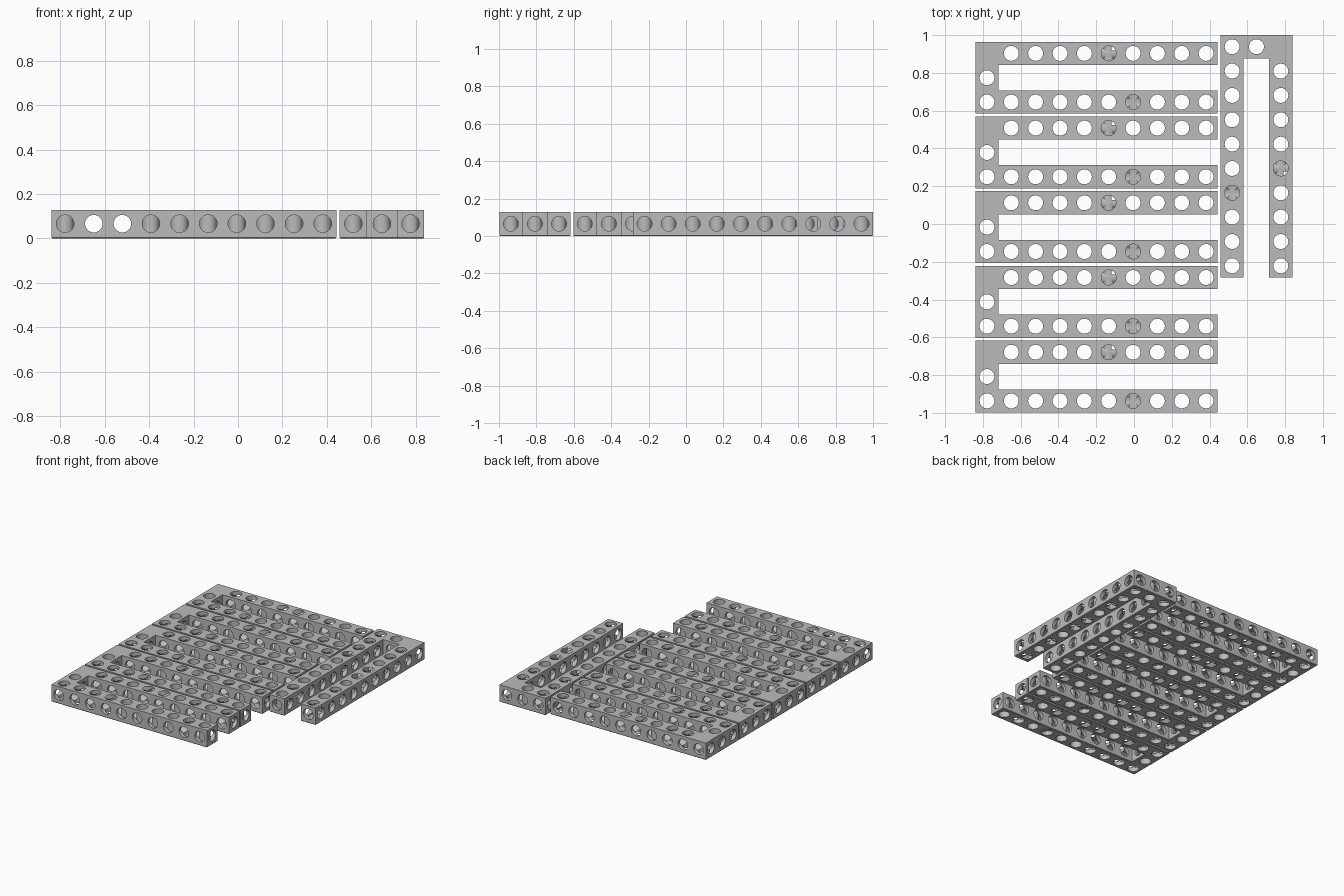
import bpy, bmesh, math
from mathutils import Matrix, Vector

if "Cube" in bpy.data.objects:
    bpy.data.objects.remove(bpy.data.objects["Cube"])

P = 0.1289      # hole pitch
T = 0.123       # beam width
H = 0.128       # beam height
ZC = 0.066      # height of the side holes
R = 0.0395      # hole radius
N = 10          # cells along each arm
CH = 0.004      # bottom edge chamfer
L = (N - 1) * P + T
W = 2 * P + T

grey = bpy.data.materials.new("light grey")
grey.diffuse_color = (0.5, 0.5, 0.5, 1)
grey.use_nodes = True
grey.node_tree.nodes["Principled BSDF"].inputs["Base Color"].default_value = grey.diffuse_color


def add_object(name, bm):
    mesh = bpy.data.meshes.new(name)
    bm.to_mesh(mesh)
    bm.free()
    mesh.materials.append(grey)
    ob = bpy.data.objects.new(name, mesh)
    bpy.context.collection.objects.link(ob)
    return ob


def add_rod(bm, axis, centre, length):
    turn = Vector((0, 0, 1)).rotation_difference(Vector(axis)).to_matrix().to_4x4()
    bmesh.ops.create_cone(bm, cap_ends=True, segments=32, radius1=R, radius2=R,
                          depth=length, matrix=Matrix.Translation(centre) @ turn)


# U-shaped bar: first cell centre at the origin, arms along +x at y = 0 and 2P
def u_outline(inset):
    a, b = -T / 2 + inset, T / 2 - inset
    x1, y1, y2 = L - T / 2 - inset, 2 * P - T / 2 + inset, 2 * P + T / 2 - inset
    return [(a, a), (x1, a), (x1, b), (b, b), (b, y1), (x1, y1), (x1, y2), (a, y2)]


bm = bmesh.new()
rings = [[bm.verts.new((x, y, z)) for x, y in u_outline(i)]
         for i, z in ((CH, 0), (0, CH), (0, H))]
bm.faces.new(rings[0][::-1])
bm.faces.new(rings[2])
for lo, hi in zip(rings, rings[1:]):
    for k in range(8):
        j = (k + 1) % 8
        bm.faces.new((lo[k], lo[j], hi[j], hi[k]))
bmesh.ops.recalc_face_normals(bm, faces=bm.faces)
master = add_object("u_bar_1", bm)

# Drill cutters, one set per direction
sets = {}
sets["x"] = bmesh.new()
for row in (0, 2):
    add_rod(sets["x"], (1, 0, 0), (L / 2 - T / 2, row * P, ZC), L + 0.1)
add_rod(sets["x"], (1, 0, 0), (0, P, ZC), T + 0.05)
sets["y"] = bmesh.new()
sets["z"] = bmesh.new()
for i in range(N):
    add_rod(sets["y"], (0, 1, 0), (i * P, P, ZC), W + 0.1)
    for row in ((0, 1, 2) if i == 0 else (0, 2)):
        add_rod(sets["z"], (0, 0, 1), (i * P, row * P, H / 2), H + 0.1)

cutters = []
for key, cut_bm in sets.items():
    cutter = add_object("drill_cutter_" + key, cut_bm)
    cutter.hide_render = True
    cutters.append(cutter)
    mod = master.modifiers.new("drill_" + key, 'BOOLEAN')
    mod.operation = 'DIFFERENCE'
    mod.solver = 'EXACT'
    mod.object = cutter

# Bake the drilled bar, then remove the cutters
deps = bpy.context.evaluated_depsgraph_get()
drilled = bpy.data.meshes.new_from_object(master.evaluated_get(deps))
master.modifiers.clear()
master.data = drilled
for cutter in cutters:
    bpy.data.objects.remove(cutter)

bpy.context.view_layer.objects.active = master
master.select_set(True)
bpy.ops.object.shade_smooth_by_angle(angle=math.radians(30))
master.select_set(False)

# Five stacked bars opening to the right
for k in range(5):
    bar = master if k == 0 else master.copy()
    if k:
        bpy.context.collection.objects.link(bar)
    bar.name = "u_bar_%d" % (k + 1)
    bar.location = (-0.84 + T / 2, -0.998 + T / 2 + k * 0.3955, 0)

# One bar turned to open towards the front
side = master.copy()
side.name = "side_u_bar"
side.rotation_euler = (0, 0, -math.pi / 2)
side.location = (0.458 + T / 2, 1 - T / 2, 0)
bpy.context.collection.objects.link(side)
